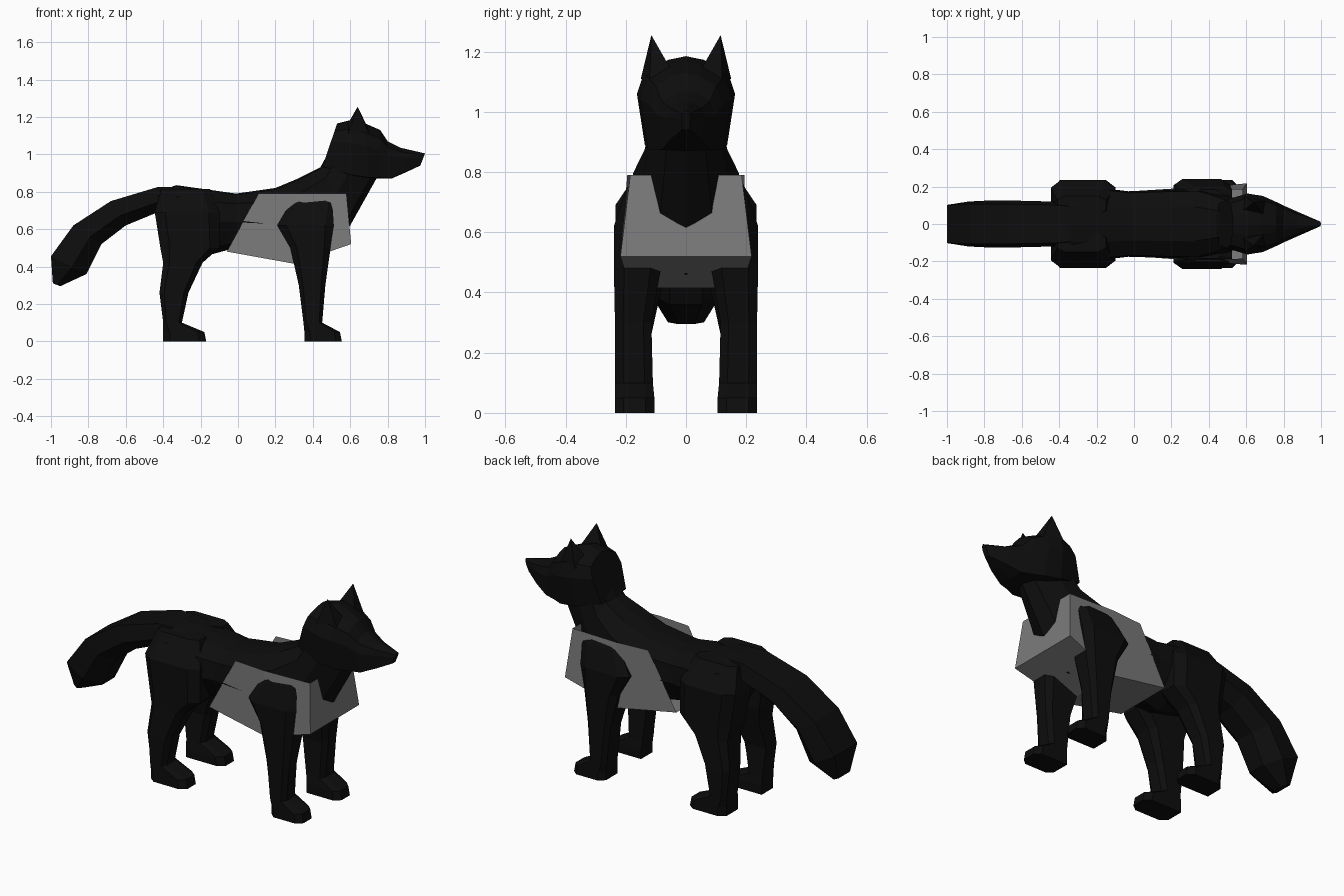
import bpy, bmesh

if "Cube" in bpy.data.objects:
    bpy.data.objects.remove(bpy.data.objects["Cube"])


def material(name, v):
    m = bpy.data.materials.new(name)
    m.diffuse_color = (v, v, v, 1)
    m.use_nodes = True
    m.node_tree.nodes["Principled BSDF"].inputs["Base Color"].default_value = m.diffuse_color
    return m


FUR = material("black_fur", 0.004)
CLOTH = material("grey_cloth", 0.2)


def make(name, rings, mat, cap_start=True, cap_end=True):
    """Bridge closed rings of points into one flat-shaded mesh."""
    bm = bmesh.new()
    loops = [[bm.verts.new(p) for p in r] for r in rings]
    n = len(loops[0])
    for a, b in zip(loops, loops[1:]):
        for i in range(n):
            j = (i + 1) % n
            bm.faces.new((a[i], a[j], b[j], b[i]))
    if cap_start:
        bm.faces.new(loops[0][::-1])
    if cap_end:
        bm.faces.new(loops[-1])
    bmesh.ops.recalc_face_normals(bm, faces=bm.faces)
    me = bpy.data.meshes.new(name)
    bm.to_mesh(me)
    bm.free()
    me.materials.append(mat)
    ob = bpy.data.objects.new(name, me)
    bpy.context.collection.objects.link(ob)
    return ob


def section(top, bottom, w, pattern):
    """Symmetric ring between a top and a bottom point (x, z), half-width w."""
    full = pattern + [(-u, t) for u, t in reversed(pattern) if u > 0]
    return [(bottom[0] + (top[0] - bottom[0]) * t, u * w,
             bottom[1] + (top[1] - bottom[1]) * t) for u, t in full]


def loft(name, stations, pattern):
    return make(name, [section(*s, pattern) for s in stations], FUR)


# torso and neck
loft("body", [
    ((-0.43, 0.80), (-0.43, 0.66), 0.12),
    ((-0.33, 0.835), (-0.33, 0.50), 0.19),
    ((-0.15, 0.81), (-0.16, 0.46), 0.19),
    ((-0.01, 0.79), (-0.05, 0.49), 0.175),
    ((0.20, 0.82), (0.25, 0.43), 0.183),
    ((0.32, 0.87), (0.44, 0.46), 0.185),
    ((0.44, 0.93), (0.60, 0.62), 0.145),
    ((0.50, 1.04), (0.74, 0.87), 0.105),
], [(0, 0), (0.6, 0.1), (1, 0.5), (0.95, 0.82), (0.5, 0.98), (0, 1)])

# bushy tail
loft("tail", [
    ((-0.33, 0.825), (-0.36, 0.70), 0.11),
    ((-0.43, 0.825), (-0.43, 0.69), 0.12),
    ((-0.68, 0.75), (-0.60, 0.62), 0.125),
    ((-0.88, 0.62), (-0.73, 0.52), 0.125),
    ((-1.0, 0.455), (-0.81, 0.36), 0.12),
    ((-0.99, 0.31), (-0.95, 0.295), 0.06),
], [(0.45, 0), (1, 0.4), (0.85, 1)])

# head with tapering muzzle
loft("head", [
    ((0.53, 1.165), (0.45, 0.93), 0.13),
    ((0.61, 1.185), (0.60, 0.885), 0.163),
    ((0.68, 1.165), (0.70, 0.87), 0.15),
    ((0.76, 1.13), (0.76, 0.87), 0.118),
    ((0.80, 1.07), (0.82, 0.87), 0.095),
    ((0.87, 1.035), (0.90, 0.905), 0.062),
    ((1.0, 1.005), (0.975, 0.94), 0.015),
], [(0, 0), (0.84, 0.02), (1, 0.58), (0.85, 0.83), (0.36, 0.96), (0, 1)])


def leg(name, levels, side):
    """Chamfered-box rings down the leg: z, back x, front x, inner y, outer y."""
    rings = []
    for z, x0, x1, y0, y1 in levels:
        c, d = 0.16 * (x1 - x0), 0.22 * (y1 - y0)
        pts = [(x0, y0), (x1 - c, y0), (x1, y0 + d), (x1, y1 - d),
               (x1 - c, y1), (x0 + c, y1), (x0, y1 - d)]
        rings.append([(x, side * y, z) for x, y in pts])
    make(name, rings, FUR)


FRONT_LEG = [
    (0.77, 0.34, 0.46, 0.12, 0.185), (0.74, 0.28, 0.525, 0.11, 0.20),
    (0.62, 0.21, 0.515, 0.09, 0.24), (0.50, 0.28, 0.495, 0.08, 0.24),
    (0.30, 0.325, 0.467, 0.115, 0.236), (0.10, 0.35, 0.45, 0.11, 0.236),
    (0.05, 0.355, 0.545, 0.105, 0.236), (0, 0.355, 0.555, 0.105, 0.236)]
HIND_LEG = [
    (0.815, -0.41, -0.15, 0.05, 0.15), (0.69, -0.445, -0.10, 0.05, 0.235),
    (0.50, -0.415, -0.10, 0.06, 0.235), (0.42, -0.40, -0.19, 0.08, 0.235),
    (0.26, -0.42, -0.265, 0.115, 0.236), (0.10, -0.40, -0.30, 0.11, 0.236),
    (0.05, -0.40, -0.18, 0.105, 0.236), (0, -0.40, -0.17, 0.105, 0.236)]

for side, tag in ((-1, "right"), (1, "left")):
    leg("front_leg_" + tag, FRONT_LEG, side)
    leg("hind_leg_" + tag, HIND_LEG, side)
    # pointed ear
    base = [(0.58, 0.07, 1.15), (0.69, 0.055, 1.15),
            (0.70, 0.12, 1.11), (0.59, 0.15, 1.11)]
    tip = (0.64, 0.115, 1.255)
    near = [[tip[k] + 0.01 * (p[k] - tip[k]) for k in range(3)] for p in base]
    make("ear_" + tag, [[(x, side * y, z) for x, y, z in r]
                        for r in (base, near)], FUR)

# harness vest: open-topped folded sheet around chest and belly
profile = [((0.11, 0.79), (-0.06, 0.48), 0.18, 0.172),
           ((0.30, 0.79), (0.30, 0.415), 0.195, 0.185),
           ((0.58, 0.79), (0.605, 0.52), 0.185, 0.218)]
bm = bmesh.new()
rows = [[bm.verts.new(p) for p in (
    (t[0], -wt, t[1]), (b[0], -wb, b[1]), (b[0], wb, b[1]), (t[0], wt, t[1]))]
    for t, b, wt, wb in profile]
for a, b in zip(rows, rows[1:]):
    for i in range(3):
        bm.faces.new((a[i], a[i + 1], b[i + 1], b[i]))
bm.faces.new(rows[-1])
bmesh.ops.recalc_face_normals(bm, faces=bm.faces)
me = bpy.data.meshes.new("vest")
bm.to_mesh(me)
bm.free()
me.materials.append(CLOTH)
bpy.context.collection.objects.link(bpy.data.objects.new("vest", me))
